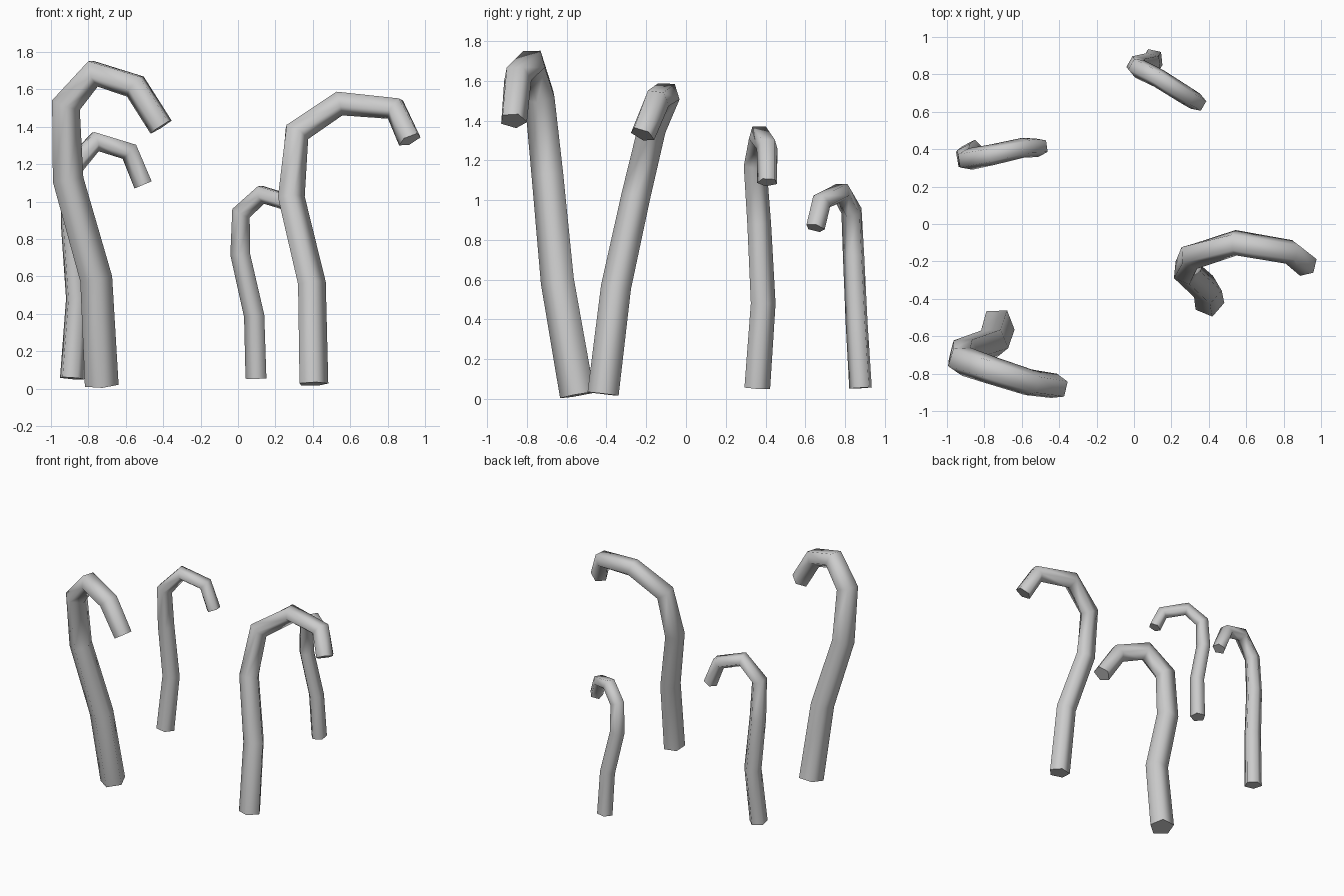
import bpy, bmesh
from math import cos, sin, tau
from mathutils import Vector

SIDES = 5

cube = bpy.data.objects.get("Cube")
if cube:
    bpy.data.objects.remove(cube, do_unlink=True)

grey = bpy.data.materials.new("plain_grey")
grey.use_nodes = True
GREY = (0.6, 0.6, 0.6, 1)
grey.diffuse_color = GREY
grey.node_tree.nodes["Principled BSDF"].inputs["Base Color"].default_value = GREY


def hooked_stalk(name, path, r_base, r_tip):
    """Tapered five-sided tube swept along a path, with flat capped ends."""
    pts = [Vector(p) for p in path]
    last = len(pts) - 1
    # sideways axis of the plane in which the hook curls
    reach = pts[-1] - pts[3]
    side = Vector((reach.y, -reach.x, 0)).normalized()
    bm = bmesh.new()
    rings = []
    for i, p in enumerate(pts):
        before = (p - pts[max(i - 1, 0)]).normalized()
        after = (pts[min(i + 1, last)] - p).normalized()
        tangent = (before + after).normalized()
        inner = side.cross(tangent).normalized()
        if i == 0 and inner.dot(reach) < 0:
            side = -side
            inner = -inner
        across = tangent.cross(inner)
        r = r_base + (r_tip - r_base) * i / last
        rings.append([bm.verts.new(p + r * (inner * cos(tau * k / SIDES)
                                            + across * sin(tau * k / SIDES)))
                      for k in range(SIDES)])
    # smooth walls
    for a, b in zip(rings, rings[1:]):
        for k in range(SIDES):
            n = (k + 1) % SIDES
            bm.faces.new((a[k], a[n], b[n], b[k])).smooth = True
    # flat end caps with sharp rims
    for ring in (rings[0][::-1], rings[-1]):
        for edge in bm.faces.new(ring).edges:
            edge.smooth = False
    bmesh.ops.recalc_face_normals(bm, faces=bm.faces)
    mesh = bpy.data.meshes.new(name)
    bm.to_mesh(mesh)
    bm.free()
    mesh.materials.append(grey)
    obj = bpy.data.objects.new(name, mesh)
    bpy.context.collection.objects.link(obj)


hooked_stalk("front_right_stalk", [
    (-0.73, -0.54, 0.02), (-0.76, -0.64, 0.59), (-0.91, -0.69, 1.12),
    (-0.92, -0.73, 1.52), (-0.77, -0.78, 1.69), (-0.55, -0.85, 1.62),
    (-0.41, -0.87, 1.40)], 0.095, 0.07)

hooked_stalk("front_left_stalk", [
    (0.40, -0.415, 0.025), (0.39, -0.35, 0.56), (0.28, -0.25, 1.02),
    (0.31, -0.17, 1.37), (0.54, -0.10, 1.53), (0.84, -0.15, 1.50),
    (0.92, -0.22, 1.33)], 0.083, 0.066)

hooked_stalk("back_right_stalk", [
    (-0.89, 0.355, 0.055), (-0.86, 0.385, 0.48), (-0.89, 0.365, 0.88),
    (-0.89, 0.345, 1.18), (-0.76, 0.37, 1.325), (-0.58, 0.41, 1.27),
    (-0.505, 0.41, 1.09)], 0.069, 0.053)

hooked_stalk("back_left_stalk", [
    (0.10, 0.88, 0.055), (0.09, 0.86, 0.39), (0.015, 0.845, 0.72),
    (0.02, 0.835, 0.94), (0.13, 0.78, 1.04), (0.29, 0.68, 0.99),
    (0.34, 0.65, 0.86)], 0.06, 0.05)
